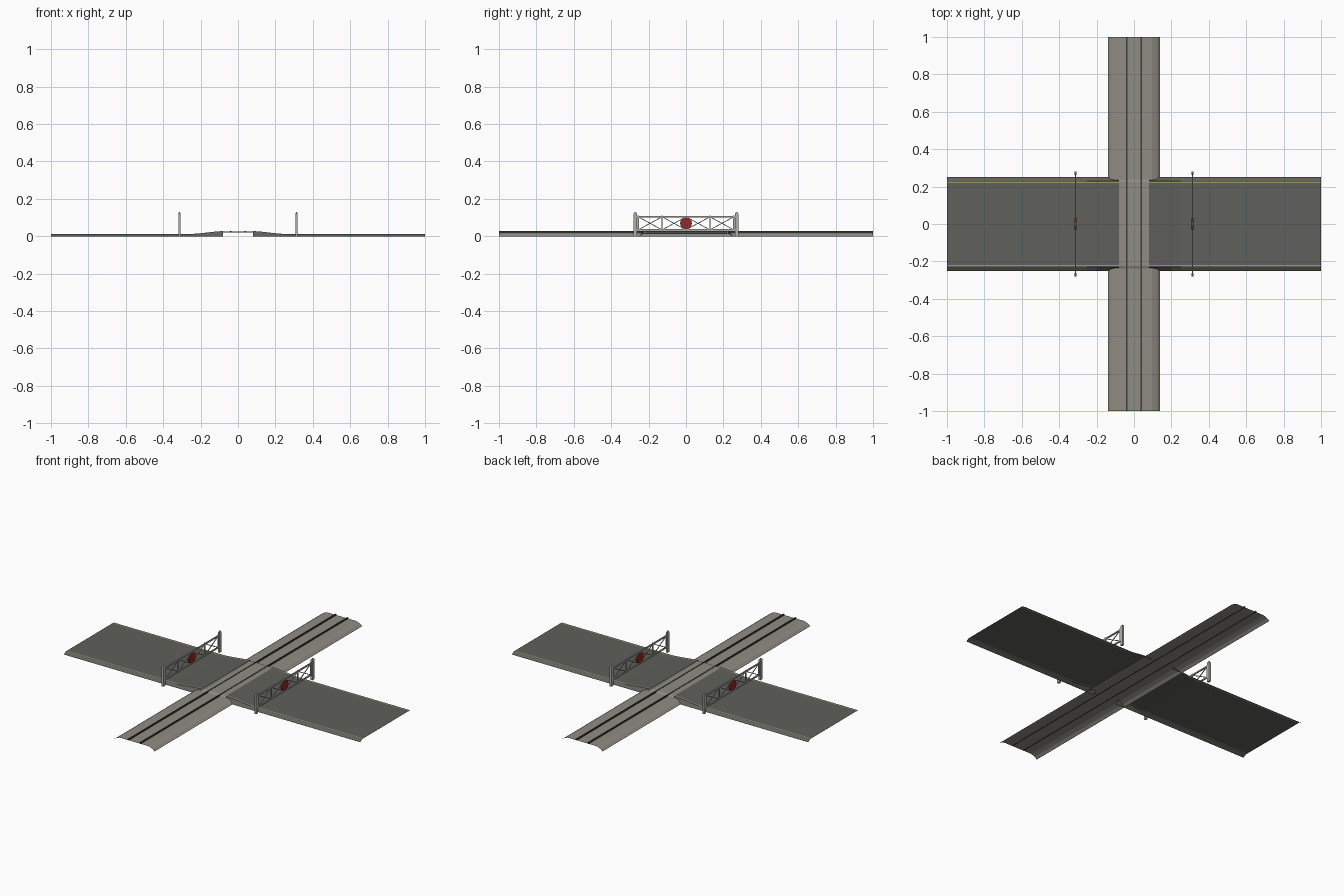
import bpy, bmesh, math
from mathutils import Vector

if "Cube" in bpy.data.objects:
    bpy.data.objects.remove(bpy.data.objects["Cube"])

def mat(name, r, g, b):
    m = bpy.data.materials.new(name)
    m.diffuse_color = (r, g, b, 1)
    m.use_nodes = True
    m.node_tree.nodes["Principled BSDF"].inputs["Base Color"].default_value = m.diffuse_color
    return m

ASPHALT = mat("asphalt grey", 0.115, 0.117, 0.105)
BALLAST = mat("ballast grey", 0.275, 0.262, 0.225)
LINE = mat("faded yellow line", 0.36, 0.30, 0.16)
RAIL = mat("dark rail", 0.05, 0.045, 0.04)
WHITE = mat("gate off white", 0.44, 0.44, 0.41)
RED = mat("signal red", 0.30, 0.02, 0.02)

def finish(name, bm, mats):
    bmesh.ops.recalc_face_normals(bm, faces=bm.faces)
    me = bpy.data.meshes.new(name)
    bm.to_mesh(me)
    bm.free()
    for m in mats:
        me.materials.append(m)
    ob = bpy.data.objects.new(name, me)
    bpy.context.collection.objects.link(ob)
    return ob

def sheet(name, rows, mats, rule=lambda c: 0):
    """Open surface through rows of points, facing up."""
    bm = bmesh.new()
    vs = [[bm.verts.new(p) for p in r] for r in rows]
    for a, b in zip(vs, vs[1:]):
        for i in range(len(a) - 1):
            f = bm.faces.new((a[i], a[i + 1], b[i + 1], b[i]))
            f.material_index = rule(f.calc_center_median())
    bm.normal_update()
    flip = [f for f in bm.faces if f.normal.z < 0]
    bmesh.ops.reverse_faces(bm, faces=flip)
    me = bpy.data.meshes.new(name)
    bm.to_mesh(me)
    bm.free()
    for m in mats:
        me.materials.append(m)
    ob = bpy.data.objects.new(name, me)
    bpy.context.collection.objects.link(ob)

def add_box(bm, x0, x1, y0, y1, z0, z1):
    vs = bmesh.ops.create_cube(bm, size=1)["verts"]
    for v in vs:
        v.co = Vector(((x0 + x1) / 2 + v.co.x * (x1 - x0),
                       (y0 + y1) / 2 + v.co.y * (y1 - y0),
                       (z0 + z1) / 2 + v.co.z * (z1 - z0)))

def add_bar(bm, x, a, b, w, d):
    """Bar in the gate plane from (y, z) a to b."""
    dy, dz = b[0] - a[0], b[1] - a[1]
    n = math.hypot(dy, dz)
    ang = math.atan2(dz, dy)
    for v in bmesh.ops.create_cube(bm, size=1)["verts"]:
        p, q = v.co.y * n, v.co.z * w
        v.co = Vector((x + v.co.x * d,
                       (a[0] + b[0]) / 2 + p * math.cos(ang) - q * math.sin(ang),
                       (a[1] + b[1]) / 2 + p * math.sin(ang) + q * math.cos(ang)))

# road halves with ramps, sloping shoulders and edge lines
stations = [(1, .012), (.25, .012), (.2, .016), (.13, .024), (.08, .028)]
half = [(.25, 0), (.23, 1), (.225, 1), (.219, 1)]
cols = [(-y, k) for y, k in half] + [(y, k) for y, k in reversed(half)]
for s, side in ((-1, "left"), (1, "right")):
    sheet(side + "_road", [[(s * x, y, z * k) for y, k in cols] for x, z in stations],
          [ASPHALT, LINE], lambda c: 1 if .219 < abs(c.y) < .225 else 0)

# track bed with sloping sides
prof = [(-.138, 0), (-.122, .012), (-.097, .021), (.097, .021), (.122, .012), (.138, 0)]
sheet("track_bed", [[(x, y, z) for x, z in prof] for y in (-1, 1)], [BALLAST])

# crossing deck, flush with the road, with chamfered ends
sheet("crossing_deck", [[(x, y, z) for x in (-.08, .08)] for y, z in
      ((-.24, .0205), (-.225, .0265), (.225, .0265), (.24, .0205))], [BALLAST])

# rails
for s, side in ((-1, "left"), (1, "right")):
    bm = bmesh.new()
    add_box(bm, s * .04 - .004, s * .04 + .004, -1, 1, .0205, .028)
    finish(side + "_rail", bm, [RAIL])

# gates
for s, side in ((-1, "left"), (1, "right")):
    gx = s * .313
    # end posts with sloped caps
    bm = bmesh.new()
    for t in (-1, 1):
        y0, y1 = sorted((t * .262, t * .28))
        add_box(bm, gx - .006, gx + .006, y0, y1, 0, .122)
        for v in bmesh.ops.create_cone(bm, cap_ends=True, segments=4, radius1=.0085,
                                       radius2=.003, depth=.008)["verts"]:
            r = Vector(((v.co.x - v.co.y) * .7071, (v.co.x + v.co.y) * .7071, v.co.z))
            v.co = Vector((gx + r.x, t * .271 + r.y * 1.5, .126 + r.z))
    finish(side + "_gate_posts", bm, [WHITE])
    # frame, uprights and cross braces
    bm = bmesh.new()
    zb, zt = .034, .104
    for z in (zb, zt):
        add_bar(bm, gx, (-.264, z), (.264, z), .008, .007)
    ys = (-.256, -.128, 0, .128, .256)
    for y in ys:
        add_bar(bm, gx, (y, zb), (y, zt + (.008 if y else 0)), .007, .006)
    for a, b in zip(ys, ys[1:]):
        add_bar(bm, gx, (a, zb), (b, zt), .004, .004)
        add_bar(bm, gx, (a, zt), (b, zb), .004, .003)
    finish(side + "_gate_frame", bm, [WHITE])
    # round red target
    bm = bmesh.new()
    for v in bmesh.ops.create_cone(bm, cap_ends=True, segments=12, radius1=.032,
                                   radius2=.032, depth=.01)["verts"]:
        v.co = Vector((gx + v.co.z, v.co.x, .069 + v.co.y))
    finish(side + "_gate_target", bm, [RED])
